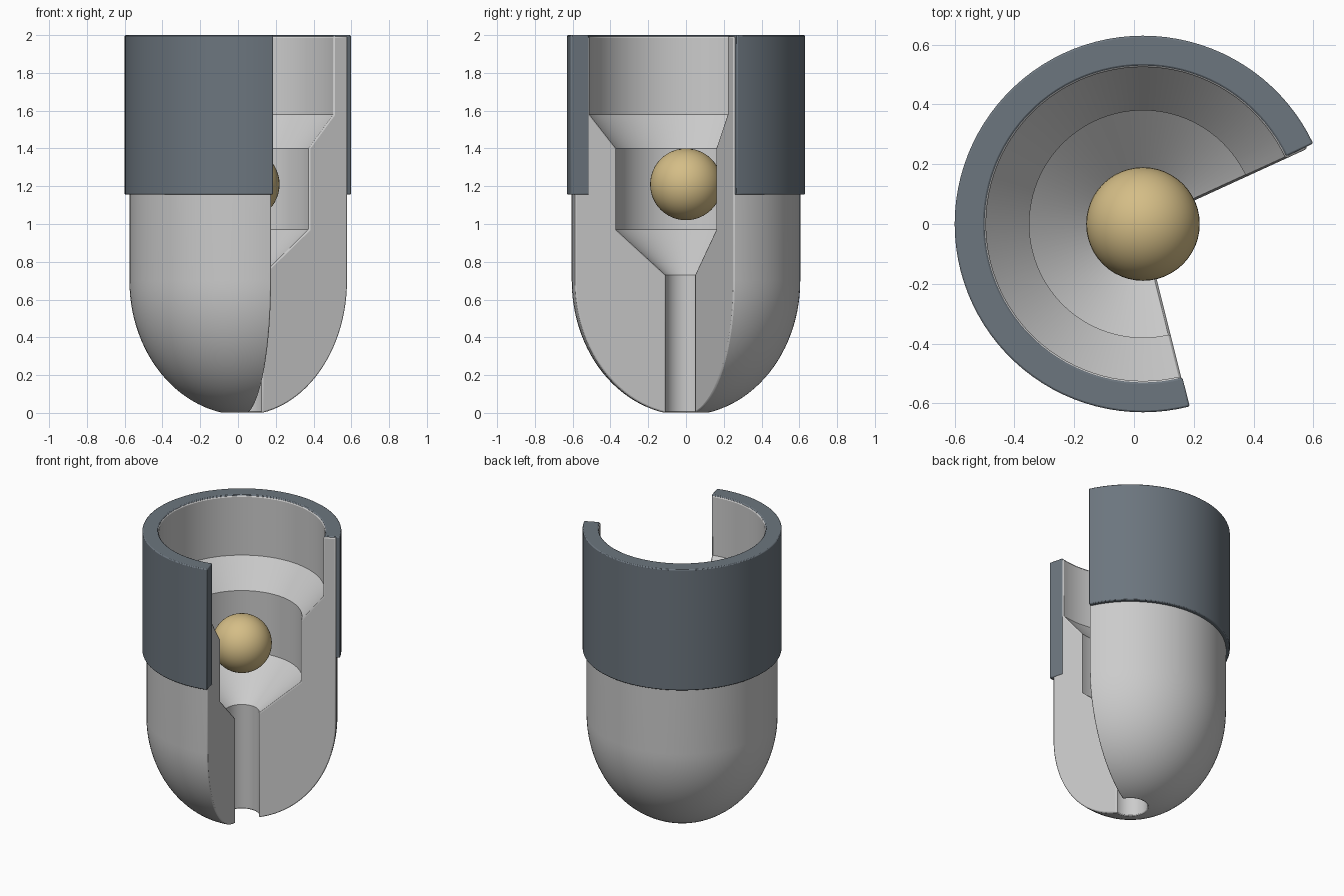
import bpy, bmesh, math

if "Cube" in bpy.data.objects:
    bpy.data.objects.remove(bpy.data.objects["Cube"])

CX = 0.03  # x position of the revolve axis


def material(name, color):
    m = bpy.data.materials.new(name)
    m.diffuse_color = color
    m.use_nodes = True
    m.node_tree.nodes["Principled BSDF"].inputs["Base Color"].default_value = m.diffuse_color
    return m


def finish(ob, mat=None):
    if mat:
        ob.data.materials.append(mat)
    bpy.ops.object.select_all(action='DESELECT')
    ob.select_set(True)
    bpy.context.view_layer.objects.active = ob
    bpy.ops.object.shade_smooth_by_angle(angle=math.radians(32))


def partial_revolve(name, profile, start, end, steps, bevel, mat=None):
    """Sweep a closed (r, z) profile between two angles and cap both ends."""
    bm = bmesh.new()
    rings = []
    for i in range(steps + 1):
        a = math.radians(start + (end - start) * i / steps)
        rings.append([bm.verts.new((CX + r * math.cos(a), r * math.sin(a), z))
                      for r, z in profile])
    n = len(profile)
    for a, b in zip(rings, rings[1:]):
        for j in range(n):
            k = (j + 1) % n
            bm.faces.new((a[j], a[k], b[k], b[j]))
    caps = [bm.faces.new(rings[0]), bm.faces.new(rings[-1])]
    bmesh.ops.recalc_face_normals(bm, faces=bm.faces)
    me = bpy.data.meshes.new(name)
    bm.to_mesh(me)
    bm.free()
    ob = bpy.data.objects.new(name, me)
    bpy.context.collection.objects.link(ob)
    mod = ob.modifiers.new("soft_edges", 'BEVEL')
    mod.width = bevel
    mod.segments = 2
    mod.limit_method = 'ANGLE'
    mod.angle_limit = math.radians(55)
    mod.use_clamp_overlap = False
    finish(ob, mat)
    return ob


# Shell: domed outside, stepped funnel and bore inside
R, H, BORE = 0.605, 0.70, 0.11
t0 = math.asin(BORE / R)
base = 1 - math.cos(t0)
dome = []
for i in range(25):
    t = t0 + (math.pi / 2 - t0) * i / 24
    dome.append((R * math.sin(t), H * (1 - math.cos(t) - base) / (1 - base)))
cavity = [(0.525, 1.994), (0.525, 1.58), (0.38, 1.40), (0.38, 0.97), (BORE, 0.73)]
partial_revolve("shell", dome + [(R, 1.994)] + cavity, 24.6, 284 , 72, 0.008)

# Collar: thick band around the upper half
slate = material("slate", (0.15, 0.18, 0.21, 1))
partial_revolve("collar", [(0.53, 1.155), (0.63, 1.155), (0.63, 2.0), (0.53, 2.0)],
                25.3, 284.4, 72, 0.006, slate)

# Ball resting in the chamber
tan = material("tan", (0.66, 0.51, 0.24, 1))
bpy.ops.mesh.primitive_uv_sphere_add(segments=48, ring_count=24, radius=0.19,
                                     location=(CX, 0, 1.21))
ball = bpy.context.object
ball.name = "ball"
finish(ball, tan)
